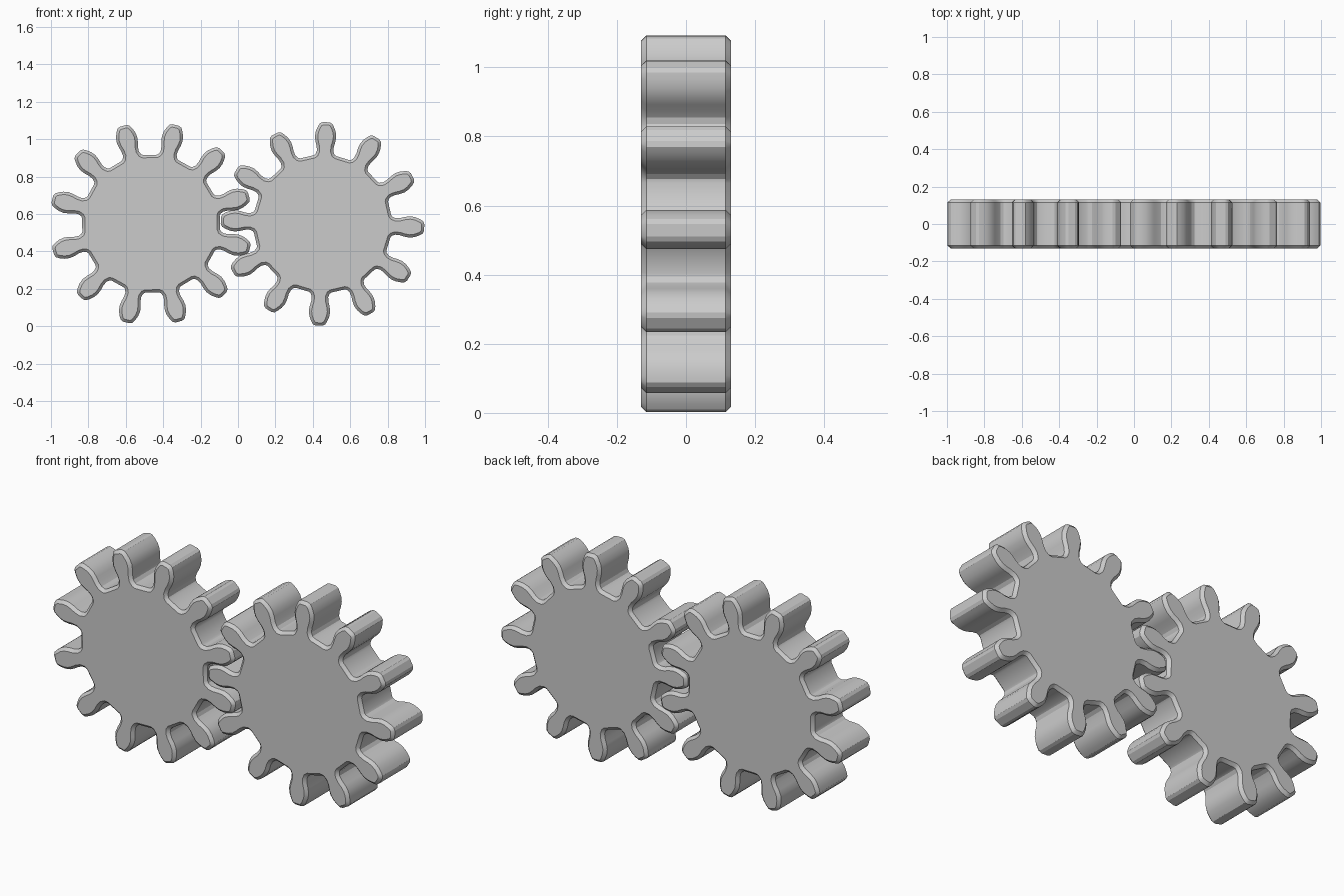
import bpy, bmesh, math

cube = bpy.data.objects.get("Cube")
if cube:
    bpy.data.objects.remove(cube)

metal = bpy.data.materials.new("plain_grey")
metal.use_nodes = True
GREY = (0.6, 0.6, 0.6, 1)
metal.diffuse_color = GREY
metal.node_tree.nodes["Principled BSDF"].inputs["Base Color"].default_value = GREY

TEETH = 12
HALF_DEPTH = 0.13
# Half tooth: distance from the gear centre, half width of the tooth
HALF_TOOTH = [(0.365, 0.06), (0.372, 0.051), (0.39, 0.044), (0.415, 0.046),
              (0.44, 0.053), (0.468, 0.057), (0.495, 0.053), (0.52, 0.043),
              (0.537, 0.033), (0.544, 0.018)]


def make_gear(name, x, z, turn):
    """Rounded spur gear with its axle along y and one tooth at angle turn."""
    tooth = [(r, -w) for r, w in HALF_TOOTH] + [(r, w) for r, w in reversed(HALF_TOOTH)]
    bm = bmesh.new()
    outline = []
    for i in range(TEETH):
        a = math.radians(turn) + i * math.tau / TEETH
        c, s = math.cos(a), math.sin(a)
        outline += [bm.verts.new((r * c - w * s, -HALF_DEPTH, r * s + w * c)) for r, w in tooth]
    front = bm.faces.new(outline)
    ext = bmesh.ops.extrude_face_region(bm, geom=[front], use_keep_orig=True)
    back = [v for v in ext["geom"] if isinstance(v, bmesh.types.BMVert)]
    bmesh.ops.translate(bm, verts=back, vec=(0, 2 * HALF_DEPTH, 0))
    bmesh.ops.recalc_face_normals(bm, faces=bm.faces)
    mesh = bpy.data.meshes.new(name)
    bm.to_mesh(mesh)
    bm.free()
    mesh.materials.append(metal)
    gear = bpy.data.objects.new(name, mesh)
    gear.location = (x, 0, z)
    bpy.context.collection.objects.link(gear)

    # Chamfer around both faces
    bevel = gear.modifiers.new("chamfer", "BEVEL")
    bevel.width = 0.015
    bevel.segments = 1
    bevel.limit_method = "ANGLE"
    bevel.angle_limit = math.radians(70)
    bevel.use_clamp_overlap = False

    # Apply the chamfer, then smooth only the gentle curves
    bpy.ops.object.select_all(action="DESELECT")
    gear.select_set(True)
    bpy.context.view_layer.objects.active = gear
    bpy.ops.object.modifier_apply(modifier=bevel.name)
    bpy.ops.object.shade_smooth_by_angle(angle=math.radians(25))


make_gear("right_gear", -0.465, 0.548, 16)
make_gear("left_gear", 0.452, 0.547, -2)
